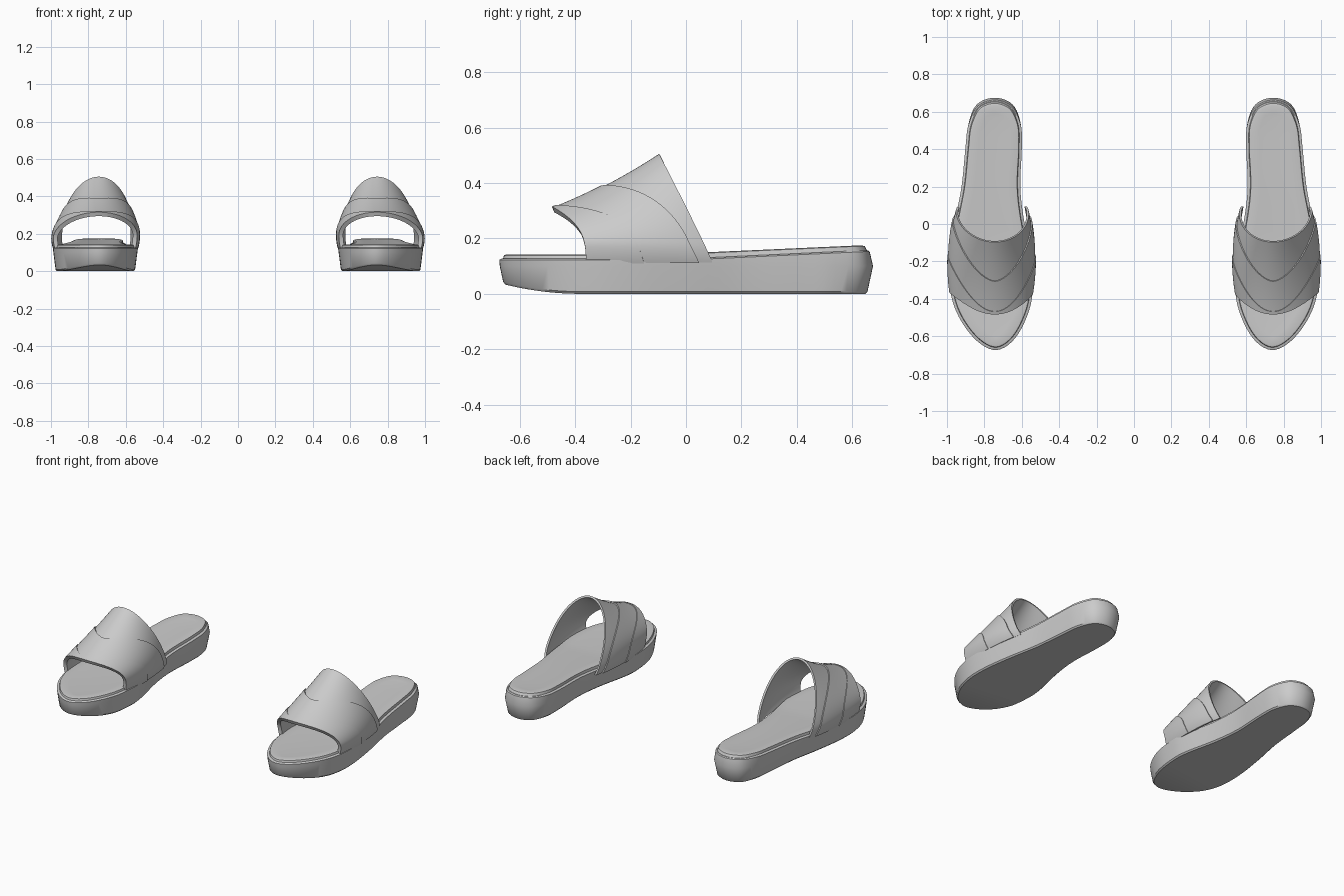
import bpy, math
from mathutils import Vector

if "Cube" in bpy.data.objects:
    bpy.data.objects.remove(bpy.data.objects["Cube"])


def finish(name, verts, faces, thickness=0, offset=-1):
    """Make a mesh object, thicken it, mirror it to the other foot and shade it."""
    mesh = bpy.data.meshes.new(name)
    mesh.from_pydata(verts, [], faces)
    ob = bpy.data.objects.new(name, mesh)
    bpy.context.collection.objects.link(ob)
    if thickness:
        sol = ob.modifiers.new("thickness", 'SOLIDIFY')
        sol.thickness, sol.offset = thickness, offset
    ob.modifiers.new("other_foot", 'MIRROR').use_clip = False
    bpy.ops.object.select_all(action='DESELECT')
    ob.select_set(True)
    bpy.context.view_layer.objects.active = ob
    bpy.ops.object.convert(target='MESH')
    bpy.ops.object.shade_smooth_by_angle(angle=math.radians(35))
    return ob


# Sole outline, from toe along the outer side to the heel and back
outline = [(.735, -.674), (.84, -.625), (.935, -.50), (.982, -.36), (.987, -.2),
           (.96, 0), (.922, .2), (.902, .4), (.885, .54), (.84, .64),
           (.745, .675), (.65, .64), (.605, .54), (.60, .4), (.608, .2),
           (.588, .02), (.545, -.18), (.537, -.3), (.56, -.46), (.635, -.61)]
STEPS = 5


def smooth_loop(points):
    pts, out = [Vector(p) for p in points], []
    n = len(pts)
    for i in range(n):
        a, b, c, d = (pts[(i + k) % n] for k in (-1, 0, 1, 2))
        for s in range(STEPS):
            t = s / STEPS
            out.append(.5 * (2 * b + (c - a) * t + (2 * a - 5 * b + 4 * c - d) * t * t
                             + (3 * b - a - 3 * c + d) * t ** 3))
    return out


def ramp(y, lo, hi):
    return min(1, max(0, (y - lo) / (hi - lo)))


def bottom(y):
    return .038 * ramp(-y, .38, .67) ** 2


def rim(y):
    return .122 + .03 * ramp(y, .0, .64)


def top(y):
    return .142 + .033 * ramp(y, -.1, .63)


# Sole and footbed: rings of (inset, heel inset, height)
rings = [(.022, .028, lambda y: bottom(y)),
         (.014, .02, lambda y: bottom(y) + .008),
         (.002, .0, lambda y: .10),
         (.0, .012, rim),
         (.008, .018, lambda y: rim(y) + .005),
         (.014, .022, lambda y: rim(y) + .005),
         (.017, .03, lambda y: top(y) - .003),
         (.026, .042, top),
         (.07, .085, lambda y: top(y) - .004)]
loop = smooth_loop(outline)
n = len(loop)
verts, faces = [], []
for inset, heel, height in rings:
    for i, p in enumerate(loop):
        tan = (loop[(i + 1) % n] - loop[i - 1]).normalized()
        d = inset + (heel - inset) * ramp(p.y, .5, .66)
        q = p + Vector((-tan.y, tan.x)) * d
        verts.append((q.x, q.y, height(q.y)))
for r in range(len(rings) - 1):
    for i in range(n):
        j = (i + 1) % n
        faces.append((r * n + i, r * n + j, (r + 1) * n + j, (r + 1) * n + i))
last = (len(rings) - 1) * n
for i in range(n // 2):
    a, b, c, d = i, i + 1, n - i - 1, (n - i) % n
    quad = list(dict.fromkeys((a, b, c, d)))
    faces.append([last + k for k in quad])
    faces.append(quad[::-1])
finish("sole", verts, faces)


# Strap surface: u runs over the foot, v from front edge to back edge
def strap_point(u, v):
    ang = -.5 + u * (math.pi + 1)
    half = .213 + .066 * v - .084 * v * v
    centre = .764 - .006 * v
    peak_z = .305 + .2 * v - .05 * v * (1 - v)
    peak_x = -.02 * (1 - .3 * v)
    s, c = math.sin(ang), math.cos(ang)
    if s >= 0:
        z = .18 + (peak_z - .18) * s
        x = half * c + peak_x * s
    else:
        z = .18 + .14 * s
        x = math.copysign(half * (1 - .25 * s * s), c)
    f = max(0, (z - .115) / (peak_z - .115))
    base_y, peak_y = -.36 + .455 * v, -.48 + .383 * v
    y = base_y + (peak_y - base_y) * f ** (3 - 1.95 * v)
    return (centre + x, y, z), abs(c) if s > 0 else 1 - .1 * s


def strap(name, v_end, thickness, offset, nu=56, nv=16):
    pts = []
    for i in range(nu + 1):
        u = i / nu
        side = strap_point(u, 0)[1]
        pts += [strap_point(u, v_end(side) * j / nv)[0] for j in range(nv + 1)]
    w = nv + 1
    quads = [(i * w + j, i * w + j + 1, (i + 1) * w + j + 1, (i + 1) * w + j)
             for i in range(nu) for j in range(nv)]
    finish(name, pts, quads, thickness, offset)


# Full strap with two overlapping layers
strap("strap", lambda s: 1, .012, -1)
strap("strap_middle_layer", lambda s: .46 + .4 * s ** 1.6, .014, 0)
strap("strap_front_layer", lambda s: .04 + .38 * s ** 2, .022, 0)
